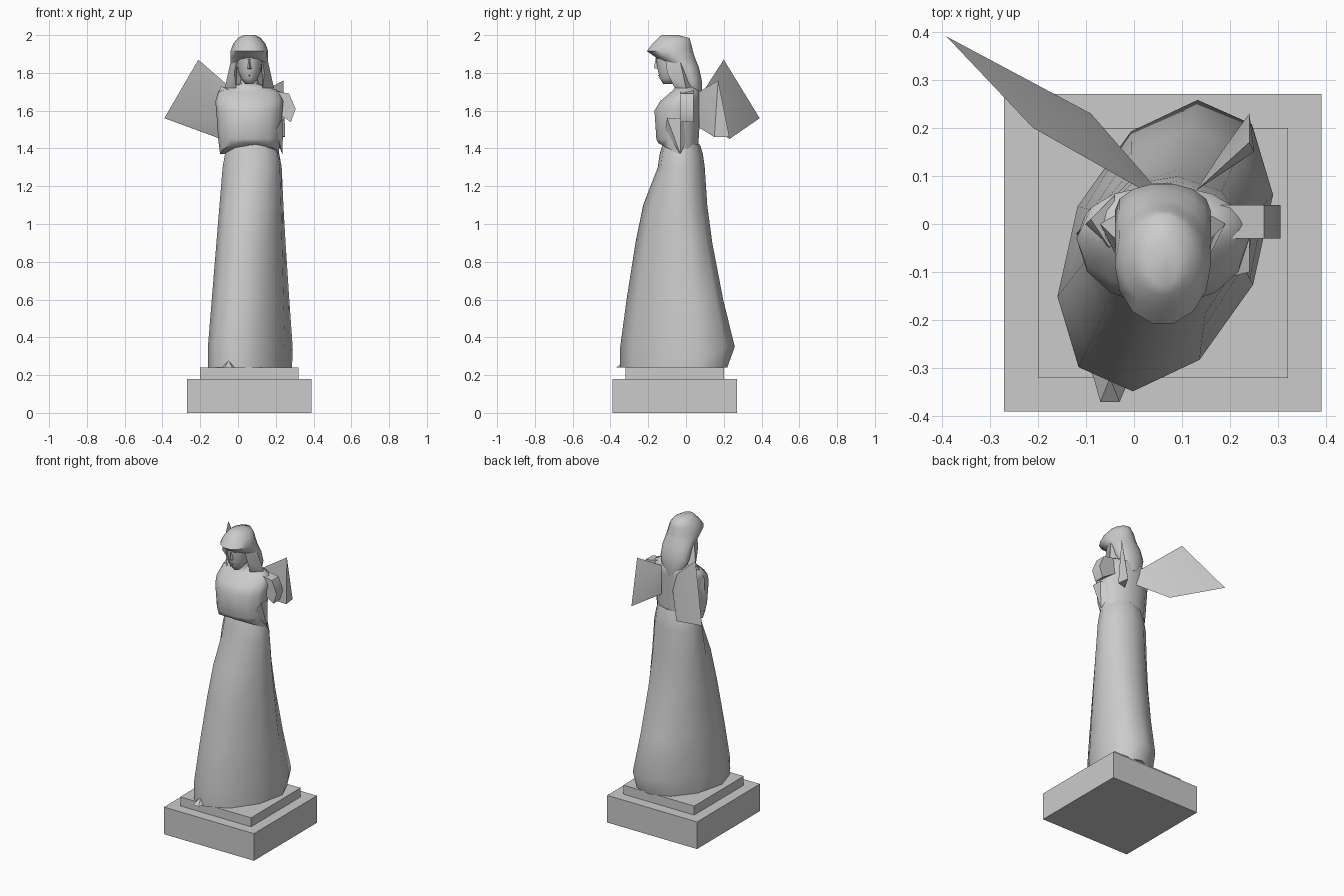
import bpy, bmesh
from math import sin, cos, radians, tau
from mathutils import Matrix, Vector

default_cube = bpy.data.objects.get("Cube")
if default_cube:
    bpy.data.objects.remove(default_cube)

stone = bpy.data.materials.new("grey stone")
stone.use_nodes = True
stone.diffuse_color = (.6, .6, .6, 1)
shader = stone.node_tree.nodes["Principled BSDF"]
shader.inputs["Base Color"].default_value = stone.diffuse_color

MIDDLE = .06          # the figure and plinth share this x centre


def finish(bm, name, smooth_angle):
    bmesh.ops.recalc_face_normals(bm, faces=bm.faces[:])
    mesh = bpy.data.meshes.new(name)
    bm.to_mesh(mesh)
    bm.free()
    mesh.materials.append(stone)
    part = bpy.data.objects.new(name, mesh)
    bpy.context.collection.objects.link(part)
    bpy.ops.object.select_all(action='DESELECT')
    part.select_set(True)
    bpy.context.view_layer.objects.active = part
    bpy.ops.object.shade_smooth_by_angle(angle=radians(smooth_angle))


def loft(name, rings, smooth_angle=60):
    bm = bmesh.new()
    loops = [[bm.verts.new(point) for point in ring] for ring in rings]
    for lower, upper in zip(loops, loops[1:]):
        for i in range(len(lower)):
            bm.faces.new((lower[i - 1], lower[i], upper[i], upper[i - 1]))
    bm.faces.new(loops[0])
    bm.faces.new(loops[-1])
    finish(bm, name, smooth_angle)


def oval(z, half_width, front, back, arch=0, sides=14):
    # level oval from front to back; arch lifts its front edge
    centre, half_depth = (front + back) / 2, (back - front) / 2
    angles = [tau * i / sides for i in range(sides)]
    return [(MIDDLE + half_width * cos(a), centre + half_depth * sin(a),
             z + arch * max(0, -sin(a))) for a in angles]


def hull(name, points, smooth_angle=30):
    bm = bmesh.new()
    for point in points:
        bm.verts.new(point)
    bmesh.ops.convex_hull(bm, input=bm.verts[:])
    loose = [vert for vert in bm.verts if not vert.link_faces]
    bmesh.ops.delete(bm, geom=loose, context='VERTS')
    finish(bm, name, smooth_angle)


def box(name, width, bottom, top):
    bm = bmesh.new()
    matrix = (Matrix.Translation((MIDDLE, -MIDDLE, (bottom + top) / 2))
              @ Matrix.Diagonal((width, width, top - bottom, 1)))
    bmesh.ops.create_cube(bm, size=1, matrix=matrix)
    finish(bm, name, 30)


def mirrored(points, side):
    return [(MIDDLE + side * x, y, z) for x, y, z in points]


def wing(name, corners, thickness):
    # outline swollen on both faces at its middle
    corners = [Vector(corner) for corner in corners]
    middle = sum(corners, Vector()) / len(corners)
    across = (corners[1] - corners[0]).cross(corners[-1] - corners[0]).normalized()
    swelling = [middle + across * thickness, middle - across * thickness]
    hull(name, corners + swelling, 20)


# Plinth
box("plinth_base", .66, 0, .18)
box("plinth_step", .52, .18, .24)

# Skirt: the waist oval flares into a long hem turned towards the right foot
HEM_TURN = radians(66)
WAIST_HEIGHT, HEM_HEIGHT = 1.3, .35


def skirt_ring(z, tuck=0, cinch=1):
    rise = min(1, max(0, (z - HEM_HEIGHT) / (WAIST_HEIGHT - HEM_HEIGHT)))
    ring = []
    for i in range(10):
        a = tau * i / 10 + radians(12)
        waist = Vector((.075 + .16 * cinch * cos(a), -.025 + .125 * cinch * sin(a)))
        along, beside = .32 * cos(a - HEM_TURN), .2 * sin(a - HEM_TURN)
        hem = Vector((.065 + along * cos(HEM_TURN) - beside * sin(HEM_TURN),
                      -.045 + along * sin(HEM_TURN) + beside * cos(HEM_TURN)))
        # the back falls straighter than the front before it flares
        flare = (1 - rise) ** (1.1 + sin(a) / 2) - tuck * max(0, sin(a))
        ring.append((*waist.lerp(hem, flare), z))
    return ring


loft("skirt", [skirt_ring(.24, tuck=.25), skirt_ring(HEM_HEIGHT), skirt_ring(.6),
               skirt_ring(.9), skirt_ring(1.1), skirt_ring(WAIST_HEIGHT),
               skirt_ring(1.37, cinch=.92), skirt_ring(1.42, cinch=.8)])
hull("skirt_toe", [(-.09, -.3, .24), (-.07, -.37, .24), (-.03, -.37, .24),
                   (0, -.3, .24), (-.05, -.32, .28)])

# Bodice, shoulders and neck
loft("bodice", [oval(1.37, .155, -.15, .07, arch=.06), oval(1.45, .165, -.16, .07),
                oval(1.6, .175, -.17, .08), oval(1.65, .18, -.14, .08),
                oval(1.7, .165, -.08, .08), oval(1.72, .12, -.06, .06),
                oval(1.74, .05, -.06, .04), oval(1.8, .04, -.08, .02)])

# Broken arms and hanging sleeves
hull("left_arm_stump", [(x, y, z) for y in (-.03, .04) for x, z in
                        ((.17, 1.71), (.27, 1.69), (.305, 1.61), (.28, 1.54), (.17, 1.61))], 50)
hull("right_shoulder", [(-.05, -.05, 1.71), (-.09, .01, 1.73), (-.04, .06, 1.71),
                        (-.12, -.02, 1.65), (-.1, -.05, 1.43), (-.06, .03, 1.45)], 50)
hull("left_sleeve", [(.2, -.11, 1.5), (.24, -.1, 1.56), (.24, -.03, 1.56),
                     (.235, -.03, 1.37), (.18, .03, 1.5)])

# Bowed face with nose, lips and brows
loft("face", [oval(1.74, .02, -.12, -.07), oval(1.77, .045, -.14, -.03),
              oval(1.81, .06, -.15, 0), oval(1.87, .068, -.16, .02),
              oval(1.93, .068, -.16, .02)])
hull("nose", mirrored([(0, -.16, 1.88), (0, -.17, 1.825), (-.016, -.14, 1.82),
                       (.016, -.14, 1.82)], 1))
hull("lips", mirrored([(-.02, -.13, 1.79), (.02, -.13, 1.79), (0, -.15, 1.79),
                       (0, -.14, 1.78)], 1))
for name, side in (("right_brow", -1), ("left_brow", 1)):
    hull(name, mirrored([(0, -.16, 1.87), (.03, -.155, 1.88), (.055, -.12, 1.865),
                         (.03, -.12, 1.89)], side))

# Hair: an overhanging cap that tapers to a tail behind the neck
loft("hair", [oval(1.65, .03, .05, .08), oval(1.7, .08, 0, .085), oval(1.76, .1, -.03, .085),
              oval(1.83, .1, -.07, .07), oval(1.88, .1, -.16, .05), oval(1.915, .1, -.21, .04),
              oval(1.955, .085, -.18, .03), oval(1.985, .06, -.15, .02), oval(2, .03, -.13, -.04)])
for name, side in (("right_lock", -1), ("left_lock", 1)):
    hull(name, mirrored([(.06, -.11, 1.9), (.09, -.04, 1.9), (.08, -.1, 1.8), (.11, -.03, 1.78),
                         (.07, -.06, 1.72), (.13, 0, 1.72), (.08, .03, 1.72)], side), 60)

# Wings: wedges rooted between the shoulder blades
wing("right_wing", [(.05, .07, 1.56), (.02, .07, 1.67), (-.21, .2, 1.87),
                    (-.39, .39, 1.56), (-.09, .23, 1.45)], .02)
wing("left_wing", [(.13, .07, 1.51), (.13, .07, 1.7), (.24, .17, 1.76),
                   (.25, .15, 1.46), (.24, .23, 1.46)], .02)
